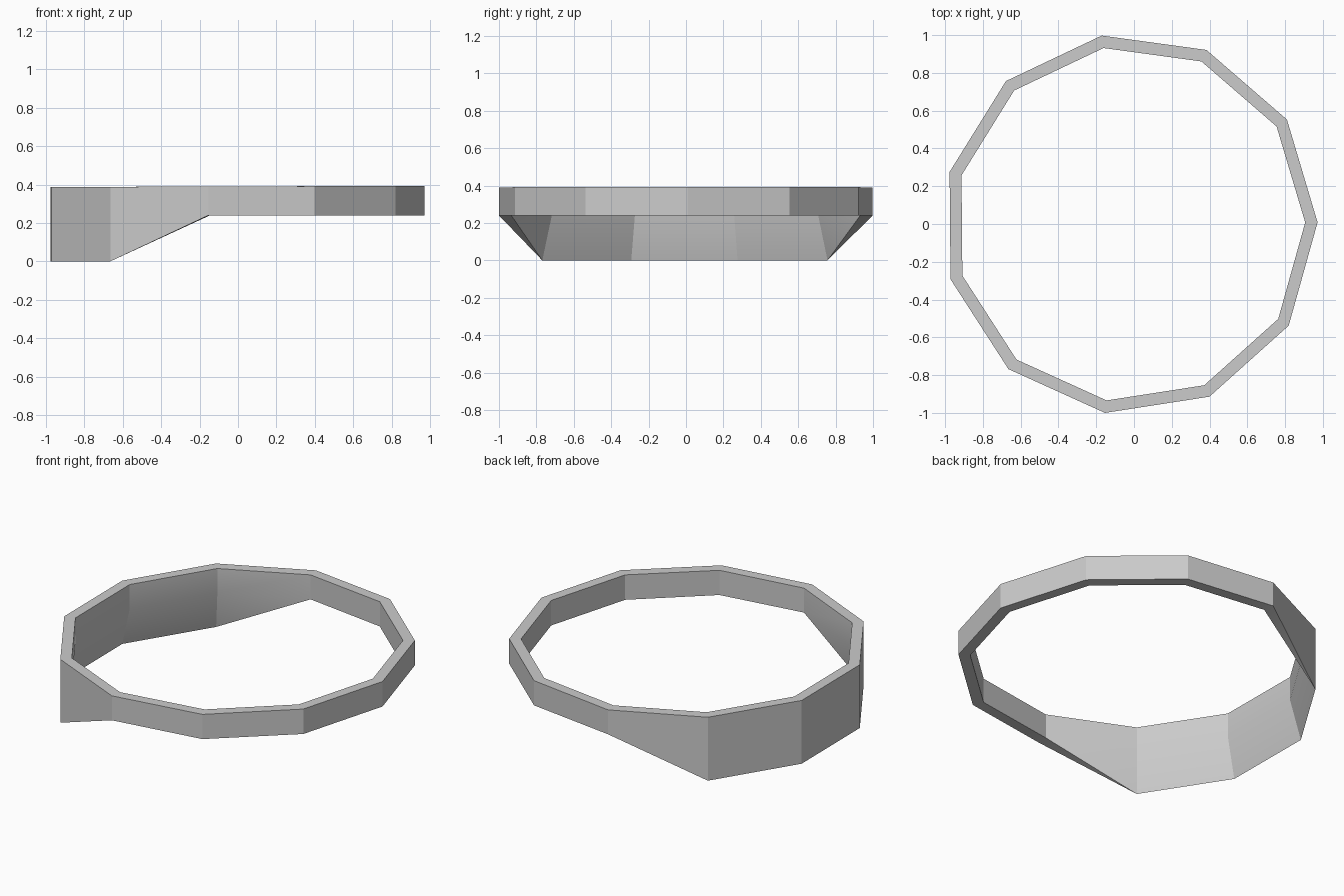
import bpy, bmesh, math

cube = bpy.data.objects.get("Cube")
if cube:
    bpy.data.objects.remove(cube, do_unlink=True)

SIDES = 11
INNER = 0.934            # inner wall as a fraction of the outer size
RIM_LOW, RIM_TOP = 0.24, 0.39
DEEP = {4, 5, 6, 7}      # corners where the skirt reaches the ground


def corner(i, scale, z):
    a = 2 * math.pi * i / SIDES + math.radians(0.5)
    return bm.verts.new((0.993 * scale * math.cos(a) - 0.021,
                         1.009 * scale * math.sin(a), z))


# Four loops of corners: outer top, inner top, inner crease, outer bottom
bm = bmesh.new()
cols = []
for i in range(SIDES):
    top = RIM_TOP + 0.003 * math.cos(2 * math.pi * i / SIDES)
    cols.append((corner(i, 1, top),
                 corner(i, INNER, top),
                 corner(i, INNER, RIM_LOW),
                 corner(i, 1, 0 if i in DEEP else RIM_LOW)))

for i in range(SIDES):
    j = (i + 1) % SIDES
    ot, it, im, ob = cols[i]
    ot2, it2, im2, ob2 = cols[j]
    bm.faces.new((ot, ot2, it2, it))      # top of the rim
    bm.faces.new((ob, ob2, ot2, ot))      # outer wall
    bm.faces.new((it, it2, im2, im))      # inner wall
    # Underside of the rim, or the slanted inside of the skirt
    if i not in DEEP and j in DEEP:
        bm.faces.new((im, im2, ob2))
        bm.faces.new((im, ob2, ob))
    elif i in DEEP and j not in DEEP:
        bm.faces.new((im, im2, ob))
        bm.faces.new((im2, ob2, ob))
    else:
        bm.faces.new((im, im2, ob2, ob))

bmesh.ops.recalc_face_normals(bm, faces=bm.faces)
mesh = bpy.data.meshes.new("ring_band")
bm.to_mesh(mesh)
bm.free()
ring = bpy.data.objects.new("ring_band", mesh)
bpy.context.collection.objects.link(ring)

# Plain grey material
grey = bpy.data.materials.new("light_grey")
grey.use_nodes = True
colour = (0.6, 0.6, 0.6, 1)
grey.diffuse_color = colour
grey.node_tree.nodes["Principled BSDF"].inputs["Base Color"].default_value = colour
mesh.materials.append(grey)

# Blend only the shallow crease on the inside of the skirt
bpy.ops.object.select_all(action="DESELECT")
ring.select_set(True)
bpy.context.view_layer.objects.active = ring
bpy.ops.object.shade_smooth_by_angle(angle=math.radians(30))
